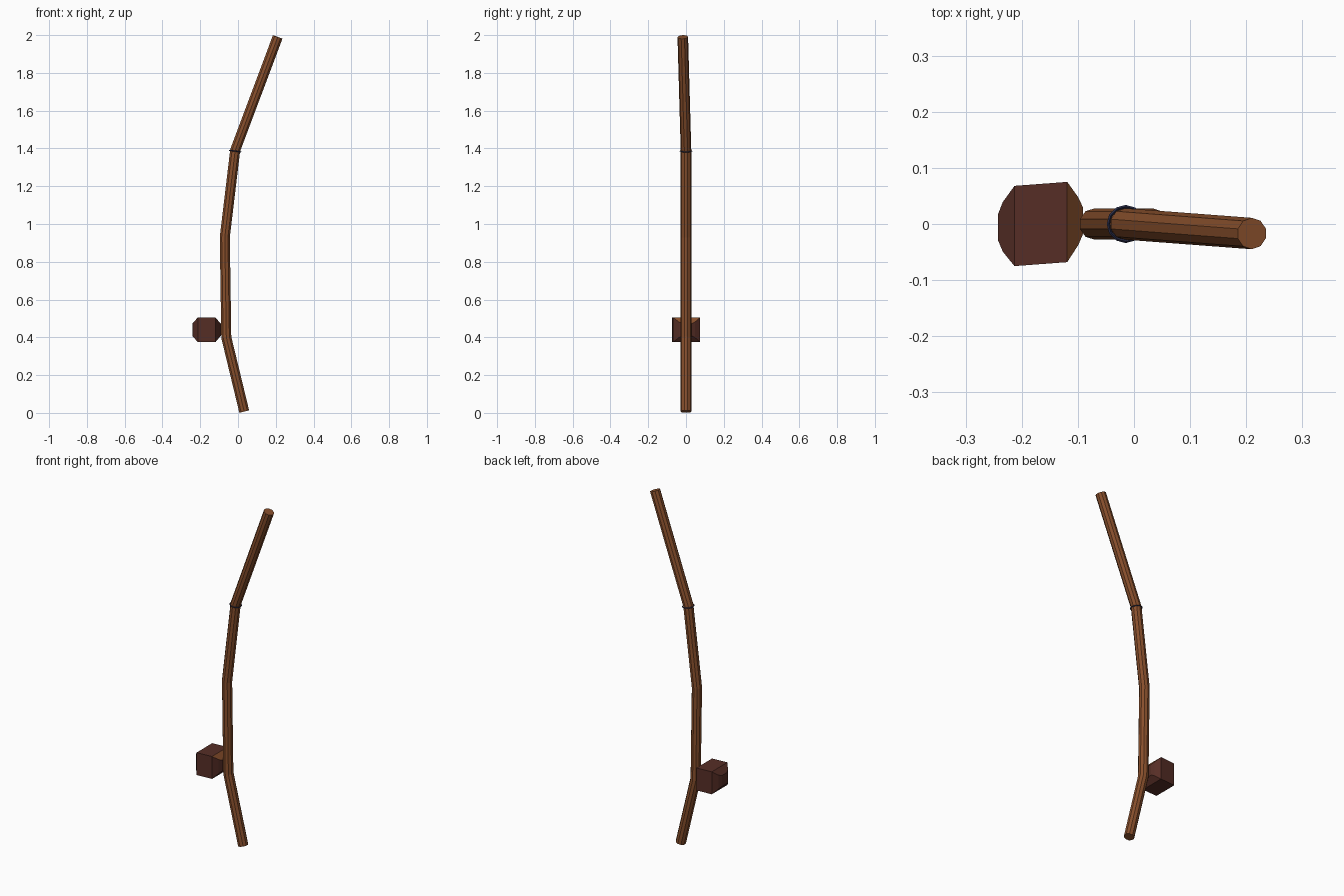
import bpy, bmesh, math
from mathutils import Vector

if "Cube" in bpy.data.objects:
    bpy.data.objects.remove(bpy.data.objects["Cube"])


def material(name, rgb):
    m = bpy.data.materials.new(name)
    m.diffuse_color = (*rgb, 1)
    m.use_nodes = True
    m.node_tree.nodes["Principled BSDF"].inputs["Base Color"].default_value = m.diffuse_color
    return m


wood = material("brown wood", (0.245, 0.078, 0.025))
dark = material("dark red wood", (0.093, 0.027, 0.019))
navy = material("dark navy", (0.022, 0.025, 0.065))


def finish(bm, name, mats):
    bmesh.ops.recalc_face_normals(bm, faces=bm.faces)
    me = bpy.data.meshes.new(name)
    bm.to_mesh(me)
    bm.free()
    for m in mats:
        me.materials.append(m)
    ob = bpy.data.objects.new(name, me)
    bpy.context.collection.objects.link(ob)
    return ob


def tube(bm, path, radius, sides):
    """Round rod with mitred joints along a path."""
    pts = [Vector(p) for p in path]
    rings = []
    for i, p in enumerate(pts):
        a = (p - pts[i - 1]).normalized() if i else (pts[1] - p).normalized()
        b = (pts[i + 1] - p).normalized() if i < len(pts) - 1 else a
        t = (a + b).normalized()
        v = t.cross(Vector((1, 0, 0))).normalized()
        u = v.cross(t)
        angles = [2 * math.pi * (k + 0.5) / sides for k in range(sides)]
        rings.append([bm.verts.new(p + radius * (math.cos(w) * u + math.sin(w) * v)) for w in angles])
    for r, s in zip(rings, rings[1:]):
        for k in range(sides):
            n = (k + 1) % sides
            bm.faces.new((r[k], r[n], s[n], s[k]))
    bm.faces.new(rings[0])
    bm.faces.new(rings[-1])


# bent shaft
bm = bmesh.new()
tube(bm, [(0.033, 0, 0.007), (-0.062, 0, 0.40), (-0.07, 0, 0.93),
          (-0.015, 0, 1.39), (0.21, -0.017, 1.99)], 0.028, 10)
finish(bm, "bent_shaft", [wood])

# thin collar ring around the upper joint
bpy.ops.mesh.primitive_torus_add(major_segments=12, minor_segments=4, major_radius=0.031,
                                 minor_radius=0.003, location=(-0.015, 0, 1.386),
                                 rotation=(0, math.radians(8), 0))
collar = bpy.context.object
collar.name = "collar_ring"
collar.data.materials.append(navy)

# side block: box with tapered ends, slightly skewed in plan
bm = bmesh.new()
sections = [(-0.242, 0.024, 0.032), (-0.234, 0.044, 0.041), (-0.213, 0.0715, 0.065),
            (-0.119, 0.0715, 0.065), (-0.099, 0.042, 0.041), (-0.091, 0.024, 0.032)]
rings = []
for x, hy, hz in sections:
    shift = (x + 0.166) * 0.075
    rings.append([bm.verts.new((x, shift + sy * hy, 0.44 + sz * hz))
                  for sy, sz in ((-1, -1), (1, -1), (1, 1), (-1, 1))])
for r, s in zip(rings, rings[1:]):
    for k in range(4):
        n = (k + 1) % 4
        bm.faces.new((r[k], r[n], s[n], s[k]))
bm.faces.new(rings[0])
bm.faces.new(rings[-1])
bmesh.ops.recalc_face_normals(bm, faces=bm.faces)
# the upper bevel beside the shaft is bare wood
for f in bm.faces:
    f.normal_update()
    if f.normal.x > 0.2 and f.normal.z > 0.3:
        f.material_index = 1
finish(bm, "side_block", [dark, wood])
